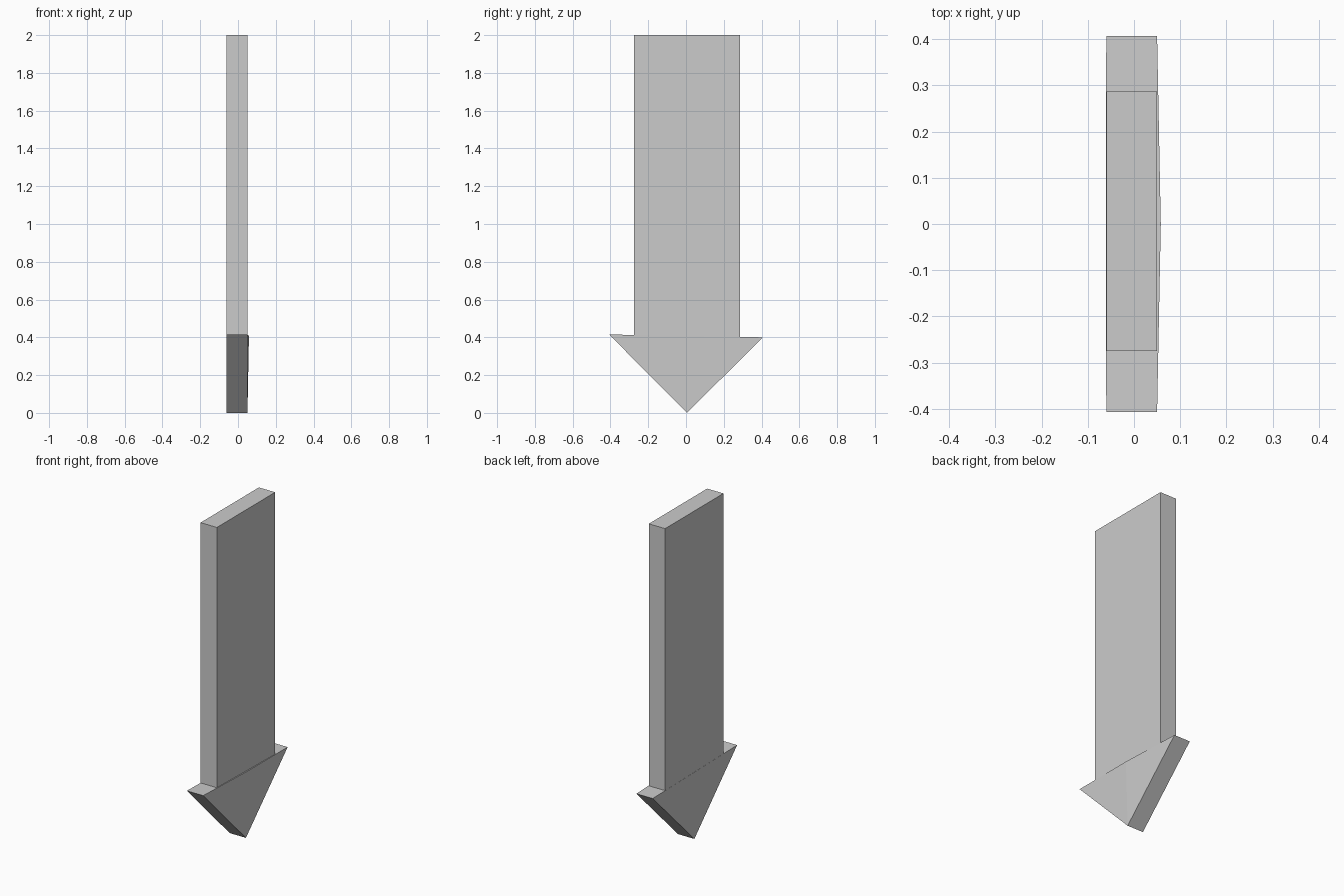
import bpy, bmesh

if "Cube" in bpy.data.objects:
    bpy.data.objects.remove(bpy.data.objects["Cube"])


def plate(name, outline):
    """Closed slab from (y, z, x_back, x_front) corners running around its outline."""
    bm = bmesh.new()
    back = [bm.verts.new((xb, y, z)) for y, z, xb, xf in outline]
    front = [bm.verts.new((xf, y, z)) for y, z, xb, xf in outline]
    n = len(outline)
    for i in range(n):
        j = (i + 1) % n
        bm.faces.new((back[i], back[j], front[j], front[i]))
    caps = [bm.faces.new(back), bm.faces.new(front)]
    bmesh.ops.triangulate(bm, faces=[f for f in caps if n > 4])
    bmesh.ops.recalc_face_normals(bm, faces=bm.faces[:])
    mesh = bpy.data.meshes.new(name)
    bm.to_mesh(mesh)
    bm.free()
    obj = bpy.data.objects.new(name, mesh)
    bpy.context.collection.objects.link(obj)
    return obj


def bulged_head(name, left, right, tip, back, front, bulge):
    """Triangular arrow head, slightly thicker at the middle of its top edge."""
    mid_z = (left[1] + right[1]) / 2
    bm = bmesh.new()
    rim = [left, tip, right, (0.0, mid_z)]
    b = [bm.verts.new((back, y, z)) for y, z in rim]
    f = [bm.verts.new((front, y, z)) for y, z in rim]
    f[3].co.x += bulge
    b[3].co.x -= 0.001
    for i in range(4):
        j = (i + 1) % 4
        bm.faces.new((b[i], b[j], f[j], f[i]))
    # Each side splits along the line from the tip to the top middle
    for side in (b, f):
        bm.faces.new((side[0], side[1], side[3]))
        bm.faces.new((side[1], side[2], side[3]))
    bmesh.ops.recalc_face_normals(bm, faces=bm.faces[:])
    mesh = bpy.data.meshes.new(name)
    bm.to_mesh(mesh)
    bm.free()
    obj = bpy.data.objects.new(name, mesh)
    bpy.context.collection.objects.link(obj)
    return obj


# Flat rectangular shaft
plate("arrow_shaft", [(y, z, -0.06, 0.05) for y, z in
                      ((-0.275, 0.39), (0.287, 0.39), (0.287, 2.0), (-0.275, 2.0))])

# Downward-pointing head
bulged_head("arrow_head", (-0.407, 0.415), (0.407, 0.40), (0.005, 0.0),
            back=-0.06, front=0.05, bulge=0.008)
